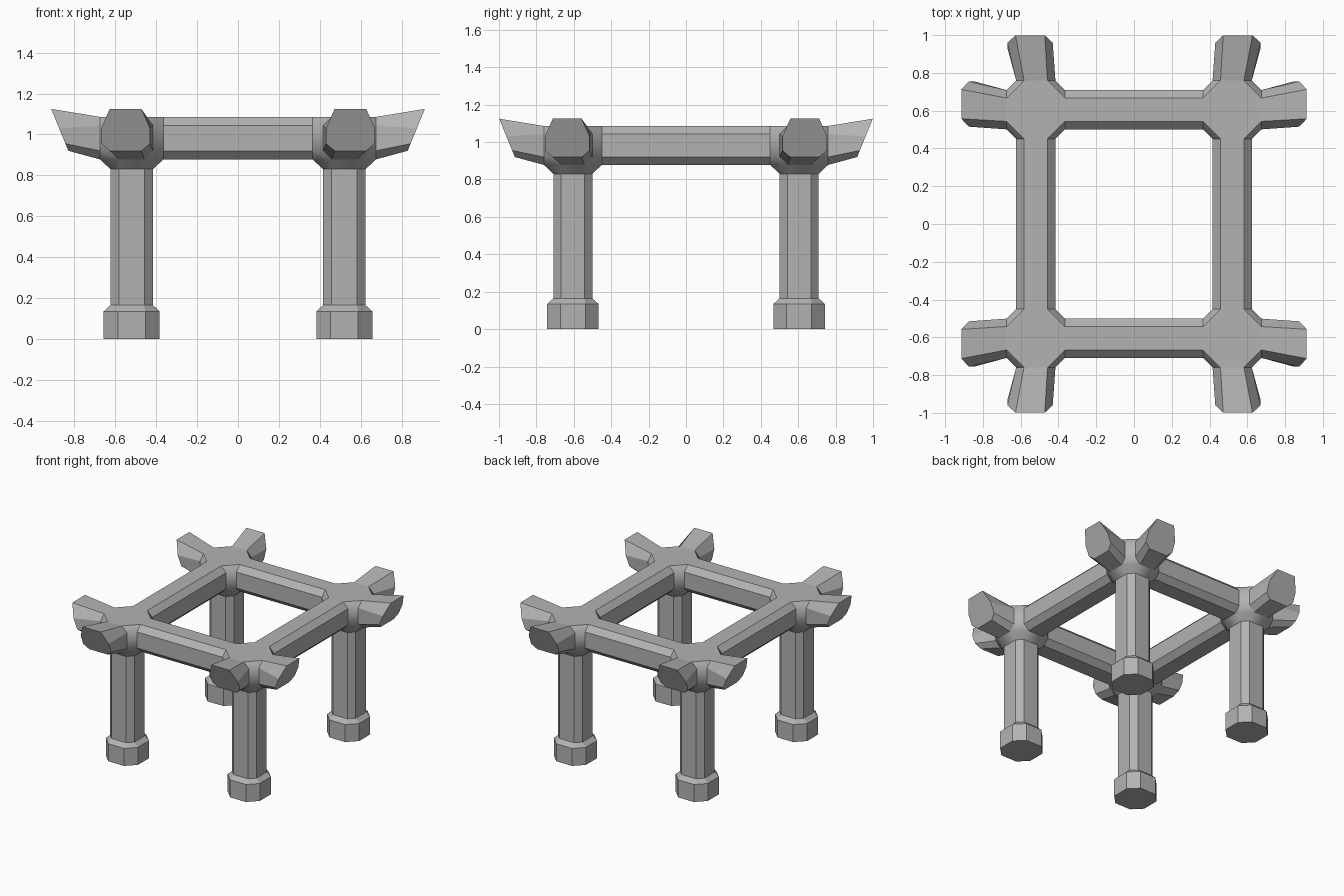
import bpy, bmesh, math
from mathutils import Vector

cube = bpy.data.objects.get("Cube")
if cube:
    bpy.data.objects.remove(cube, do_unlink=True)

stone = bpy.data.materials.new("grey_stone")
stone.use_nodes = True
GREY = (0.45, 0.45, 0.45, 1)
stone.diffuse_color = GREY
stone.node_tree.nodes["Principled BSDF"].inputs["Base Color"].default_value = GREY

CX, CY = 0.52, 0.605            # post centres
HALF, FLAT = 0.104, 0.062       # octagonal section of posts and beams
BEAM_Z, POST_TOP, REACH = 0.982, 0.83, 0.155


def octagon(half, flat):
    """Chamfered square in 2D."""
    return [(half, -flat), (half, flat), (flat, half), (-flat, half),
            (-half, flat), (-half, -flat), (-flat, -half), (flat, -half)]


def finish(name, bm):
    bmesh.ops.recalc_face_normals(bm, faces=bm.faces)
    mesh = bpy.data.meshes.new(name)
    bm.to_mesh(mesh)
    bm.free()
    mesh.materials.append(stone)
    obj = bpy.data.objects.new(name, mesh)
    bpy.context.collection.objects.link(obj)
    return obj


def loft(name, rings):
    """Skin a series of eight-point rings and cap both ends."""
    bm = bmesh.new()
    loops = [[bm.verts.new(p) for p in ring] for ring in rings]
    for a, b in zip(loops, loops[1:]):
        for i in range(8):
            j = (i + 1) % 8
            bm.faces.new((a[i], a[j], b[j], b[i]))
    bm.faces.new(loops[0])
    bm.faces.new(loops[-1])
    return finish(name, bm)


def post_ring(cx, cy, z, half=HALF, flat=FLAT):
    return [Vector((cx + u, cy + v, z)) for u, v in octagon(half, flat)]


def beam_ring(axis, along, across):
    """Beam section at a position along x (axis 0) or y (axis 1)."""
    ring = []
    for u, v in octagon(HALF, FLAT):
        p = Vector((across + u, across + u, BEAM_Z + v))
        p[axis] = along
        ring.append(p)
    return ring


def horn_tip(axis, centre, sx, sy):
    """Raked, upturned and outward-leaning end of a beam."""
    signs = (sx, sy)
    other = 1 - axis
    heights = {HALF: 1.125, FLAT: 1.03, -FLAT: 0.955, -HALF: 0.92}
    ring = []
    for u, v in octagon(HALF, FLAT):
        z = heights[v]
        p = Vector((0, 0, z))
        reach = 0.31 + (z - 0.92) * 0.41
        p[axis] = centre[axis] + signs[axis] * reach
        p[other] = centre[other] + signs[other] * 0.03 + u * (1.15 if abs(v) < HALF else 1.25)
        ring.append(p)
    return ring


for sx, xname in ((1, "left"), (-1, "right")):
    for sy, yname in ((-1, "front"), (1, "back")):
        tag = yname + "_" + xname
        c = (sx * CX, sy * CY)
        # Post with a wider chamfered foot
        loft(tag + "_post", [post_ring(*c, 0.15), post_ring(*c, POST_TOP)])
        loft(tag + "_foot", [post_ring(*c, 0, 0.137, 0.067),
                             post_ring(*c, 0.135, 0.137, 0.067),
                             post_ring(*c, 0.165)])
        # Faceted joint bridging the post and the four beam ends
        bm = bmesh.new()
        points = post_ring(*c, POST_TOP)
        for axis in (0, 1):
            for s in (-1, 1):
                points += beam_ring(axis, c[axis] + s * REACH, c[1 - axis])
        for p in points:
            bm.verts.new(p)
        bmesh.ops.convex_hull(bm, input=bm.verts)
        bmesh.ops.dissolve_limit(bm, angle_limit=math.radians(1),
                                 verts=bm.verts, edges=bm.edges)
        joint = finish(tag + "_joint", bm)
        bpy.ops.object.select_all(action='DESELECT')
        joint.select_set(True)
        bpy.context.view_layer.objects.active = joint
        bpy.ops.object.shade_smooth_by_angle(angle=math.radians(40))
        # Two upturned horns
        for axis, side in ((0, "side"), (1, "end")):
            start = c[axis] + (sx, sy)[axis] * REACH
            loft(tag + "_" + side + "_horn",
                 [beam_ring(axis, start, c[1 - axis]), horn_tip(axis, c, sx, sy)])

# Beams between the joints
for s, xname, yname in ((1, "left", "back"), (-1, "right", "front")):
    ex, ey = CX - REACH, CY - REACH
    loft(yname + "_beam", [beam_ring(0, -ex, s * CY), beam_ring(0, ex, s * CY)])
    loft(xname + "_beam", [beam_ring(1, -ey, s * CX), beam_ring(1, ey, s * CX)])
